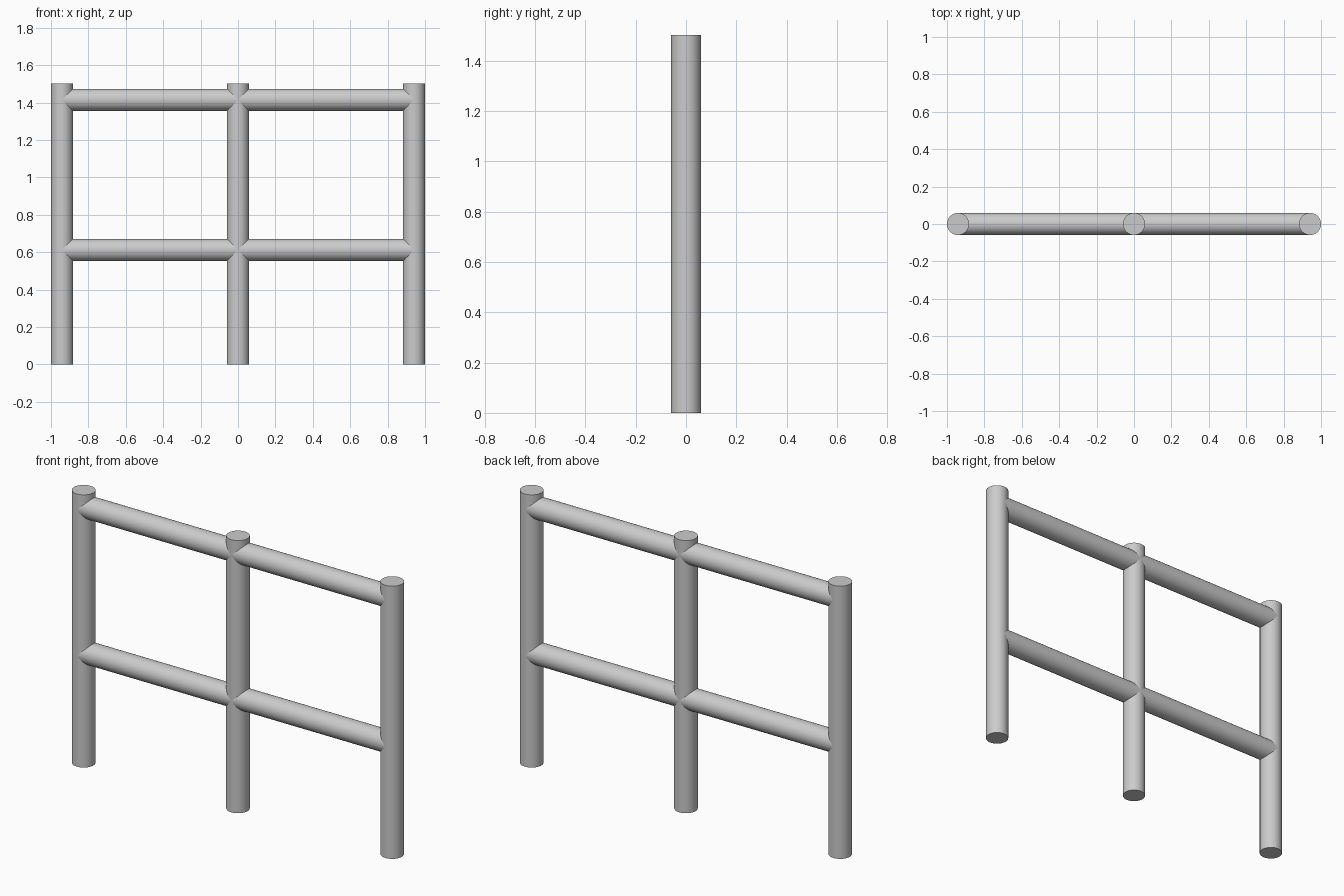
import bpy
import math

if "Cube" in bpy.data.objects:
    bpy.data.objects.remove(bpy.data.objects["Cube"])

RADIUS = 0.059
HEIGHT = 1.503
POST_X = 1 - RADIUS


def tube(name, length, location, rotation=(0, 0, 0)):
    """Capped round bar, smooth sides with sharp rims."""
    bpy.ops.mesh.primitive_cylinder_add(vertices=32, radius=RADIUS, depth=length,
                                        location=location, rotation=rotation)
    obj = bpy.context.object
    obj.name = name
    bpy.ops.object.shade_smooth_by_angle(angle=math.radians(30))
    return obj


# Upright posts
for name, x in (("left_post", -POST_X), ("middle_post", 0), ("right_post", POST_X)):
    tube(name, HEIGHT, (x, 0, HEIGHT / 2))

# Horizontal rails, ending inside the outer posts
for name, z in (("lower_rail", 0.612), ("upper_rail", 1.415)):
    tube(name, 2 * POST_X, (0, 0, z), (0, math.pi / 2, 0))
